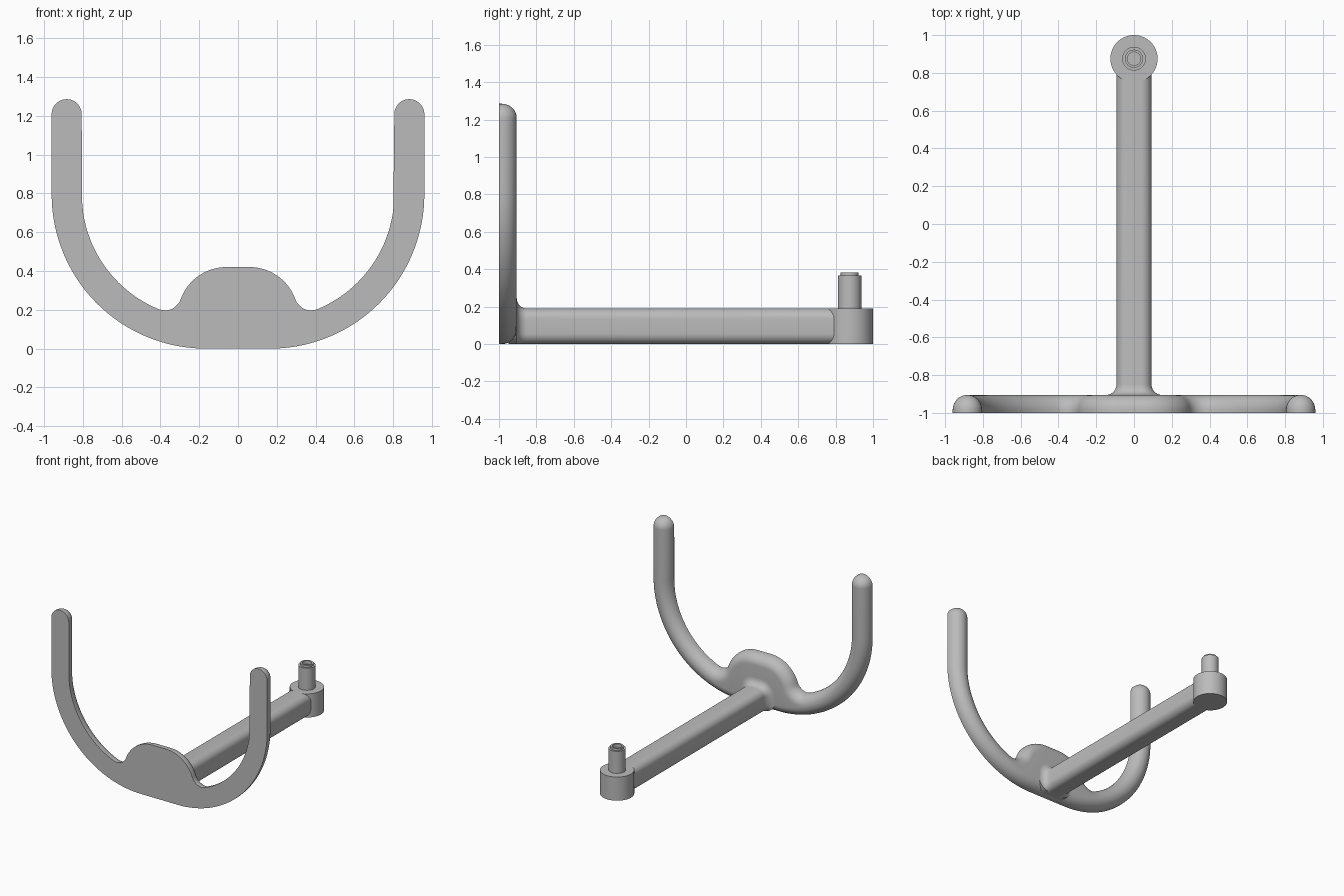
import bpy, bmesh, math
from math import cos, sin, pi, radians
from mathutils import Vector

cube = bpy.data.objects.get("Cube")
if cube:
    bpy.data.objects.remove(cube)

grey = bpy.data.materials.new("plain_grey")
grey.use_nodes = True
grey.diffuse_color = (0.5, 0.5, 0.5, 1)
grey.node_tree.nodes["Principled BSDF"].inputs["Base Color"].default_value = (0.5, 0.5, 0.5, 1)


def loft(name, rings, angle=35):
    """Skin a list of equal-length closed rings and cap both ends."""
    bm = bmesh.new()
    loops = [[bm.verts.new(p) for p in ring] for ring in rings]
    n = len(loops[0])
    for a, b in zip(loops, loops[1:]):
        for i in range(n):
            j = (i + 1) % n
            bm.faces.new((a[i], a[j], b[j], b[i]))
    caps = [bm.faces.new(loops[0][::-1]), bm.faces.new(loops[-1])]
    bmesh.ops.triangulate(bm, faces=caps)
    bmesh.ops.recalc_face_normals(bm, faces=bm.faces)
    mesh = bpy.data.meshes.new(name)
    bm.to_mesh(mesh)
    bm.free()
    mesh.materials.append(grey)
    obj = bpy.data.objects.new(name, mesh)
    bpy.context.collection.objects.link(obj)
    bpy.ops.object.select_all(action='DESELECT')
    obj.select_set(True)
    bpy.context.view_layer.objects.active = obj
    bpy.ops.object.shade_smooth_by_angle(angle=radians(angle))
    return obj


def arc(centre, r, start, end, steps, side=1):
    """Points with outward normals; side -1 marks a hollow arc."""
    out = []
    for i in range(steps + 1):
        t = start + (end - start) * i / steps
        d = Vector((cos(t), sin(t)))
        out.append((centre + d * r, d * side))
    return out


def heading(a, b):
    return math.atan2(b.y - a.y, b.x - a.x)


# Yoke outline: right half made of tangent arcs, then mirrored
big, hump = Vector((0.165, 0.795)), Vector((0.06, 0.17))
R, half, hump_r, fillet = 0.795, 0.0775, 0.25, 0.085
inner = R - 2 * half
r1, r2 = hump_r + fillet, inner - fillet
axis = big - hump
d = axis.length
axis.normalize()
a = (r1 * r1 - r2 * r2 + d * d) / (2 * d)
h = math.sqrt(r1 * r1 - a * a)
notch = hump + axis * a + Vector((axis.y, -axis.x)) * h
t_big, t_hump = heading(big, notch), heading(hump, notch)
tip = Vector((big.x + R - half, 1.2075))

outline = arc(big, R, -pi / 2, 0, 36)
outline += arc(tip, half, 0, pi, 24)
outline += arc(big, inner, 0, t_big, 30, -1)
outline += arc(notch, fillet, t_big, t_hump - pi, 12, -1)[1:]
outline += arc(hump, hump_r, t_hump, pi / 2, 16)[1:]
outline += [(Vector((-p.x, p.y)), Vector((-n.x, n.y))) for p, n in reversed(outline)]


def yoke_ring(inset, y):
    return [(p.x - n.x * inset, y, p.y - n.y * inset) for p, n in outline]


# Flat front, rounded back
steps = 10
rings = [yoke_ring(0, -1)]
for i in range(steps + 1):
    t = pi / 2 * i / steps
    rings.append(yoke_ring(0.0765 * (1 - cos(t)), -0.985 + 0.08 * sin(t)))
loft("yoke", rings)


# Rod: rounded square section, flaring where it meets the yoke
def rod_ring(y, flare=0):
    ring, r, w, zc = [], 0.056, 0.037, 0.095
    for k in range(4):
        for i in range(9):
            t = pi / 2 * (k + i / 8)
            sx, sz = (1, -1, -1, 1)[k], (1, 1, -1, -1)[k]
            f = flare * (1 + min(sin(t), 0))
            ring.append((sx * w + (r + f) * cos(t), y,
                         zc + sz * (w + 0.002) + (r + f) * sin(t)))
    return [(x, yy, max(z, 0)) for x, yy, z in ring]


rings = [rod_ring(-0.95, 0.055)]
for i in range(9):
    t = pi / 2 * i / 8
    rings.append(rod_ring(-0.905 + 0.055 * (1 - cos(t)), 0.055 * (1 - sin(t))))
rings.append(rod_ring(0.86))
loft("rod", rings)


# Turned parts at the rear end
def turned(name, profile, y=0.875, sides=64):
    loft(name, [[(r * cos(2 * pi * i / sides), y + r * sin(2 * pi * i / sides), z)
                 for i in range(sides)] for r, z in profile])


turned("hub", [(0.125, 0), (0.125, 0.19)])
turned("pin", [(0.0625, 0.1), (0.0625, 0.367), (0.048, 0.367), (0.048, 0.383),
               (0.035, 0.383), (0.035, 0.355)])
